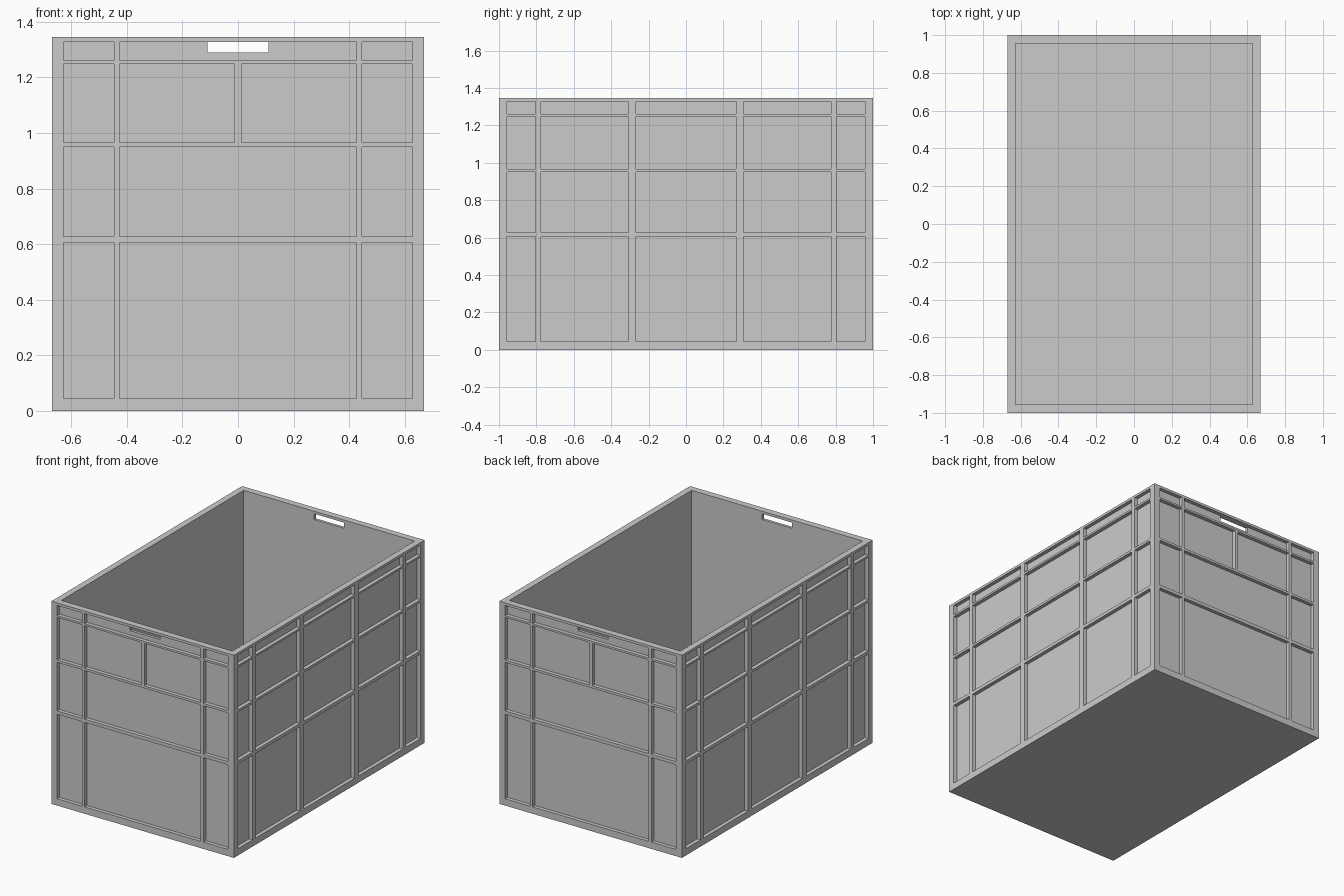
import bpy, bmesh
from mathutils import Matrix, Vector

if "Cube" in bpy.data.objects:
    bpy.data.objects.remove(bpy.data.objects["Cube"])

W, L, H = 0.67, 1.0, 1.345        # half width, half length, height
IN_X, IN_Y, FLOOR = 0.628, 0.956, 0.045
DEPTH = 0.025                     # recess depth of the side panels
TOP = (1.261, 1.328)
UPPER = (0.966, 1.248)
MIDDLE = (0.628, 0.950)
LOWER = (0.045, 0.606)


def boxes(name, spans):
    """One object made of boxes given as ((x0,x1),(y0,y1),(z0,z1))."""
    bm = bmesh.new()
    for span in spans:
        centre = Vector([(a + b) / 2 for a, b in span])
        size = Vector([abs(b - a) for a, b in span])
        bmesh.ops.create_cube(bm, size=1, matrix=Matrix.Translation(centre) @ Matrix.Diagonal(size.to_4d()))
    mesh = bpy.data.meshes.new(name)
    bm.to_mesh(mesh)
    bm.free()
    obj = bpy.data.objects.new(name, mesh)
    bpy.context.collection.objects.link(obj)
    return obj


def mirrored(spans):
    return [(-b, -a) for a, b in reversed(spans)] + spans


# Panel recesses on the short end walls (front and back)
outer = (0.446, 0.628)
end_rows = [(row, [(-0.628, -0.446), (-0.426, 0.426), outer]) for row in (TOP, MIDDLE, LOWER)]
end_rows.append((UPPER, mirrored([(0.012, 0.426), outer])))
# Panel recesses on the long side walls
side_cols = [(-0.266, 0.266)] + mirrored([(0.307, 0.774), (0.805, 0.956)])

recesses = []
for s in (-1, 1):
    for z, cols in end_rows:
        for x in cols:
            recesses.append((x, (s * (L - DEPTH), s * (L + 0.1)), z))
    for z in (TOP, UPPER, MIDDLE, LOWER):
        for y in side_cols:
            recesses.append(((s * (W - DEPTH), s * (W + 0.1)), y, z))

# Solid crate body with cutters for cavity, panels and hand holes
crate = boxes("crate_body", [((-W, W), (-L, L), (0, H))])
cutters = [
    boxes("cavity_cutter", [((-IN_X, IN_X), (-IN_Y, IN_Y), (FLOOR, H + 0.2))]),
    boxes("panel_cutter", recesses),
    boxes("hand_hole_cutter", [((-0.11, 0.11), (-L - 0.2, L + 0.2), (1.29, 1.328))]),
]
for cutter in cutters:
    cutter.hide_render = True
    mod = crate.modifiers.new(cutter.name, 'BOOLEAN')
    mod.operation = 'DIFFERENCE'
    mod.solver = 'EXACT'
    mod.object = cutter

# Apply the cuts and remove the cutters
bpy.context.view_layer.update()
evaluated = crate.evaluated_get(bpy.context.evaluated_depsgraph_get())
result = bpy.data.meshes.new_from_object(evaluated)
crate.modifiers.clear()
crate.data = result
for cutter in cutters:
    bpy.data.objects.remove(cutter)
